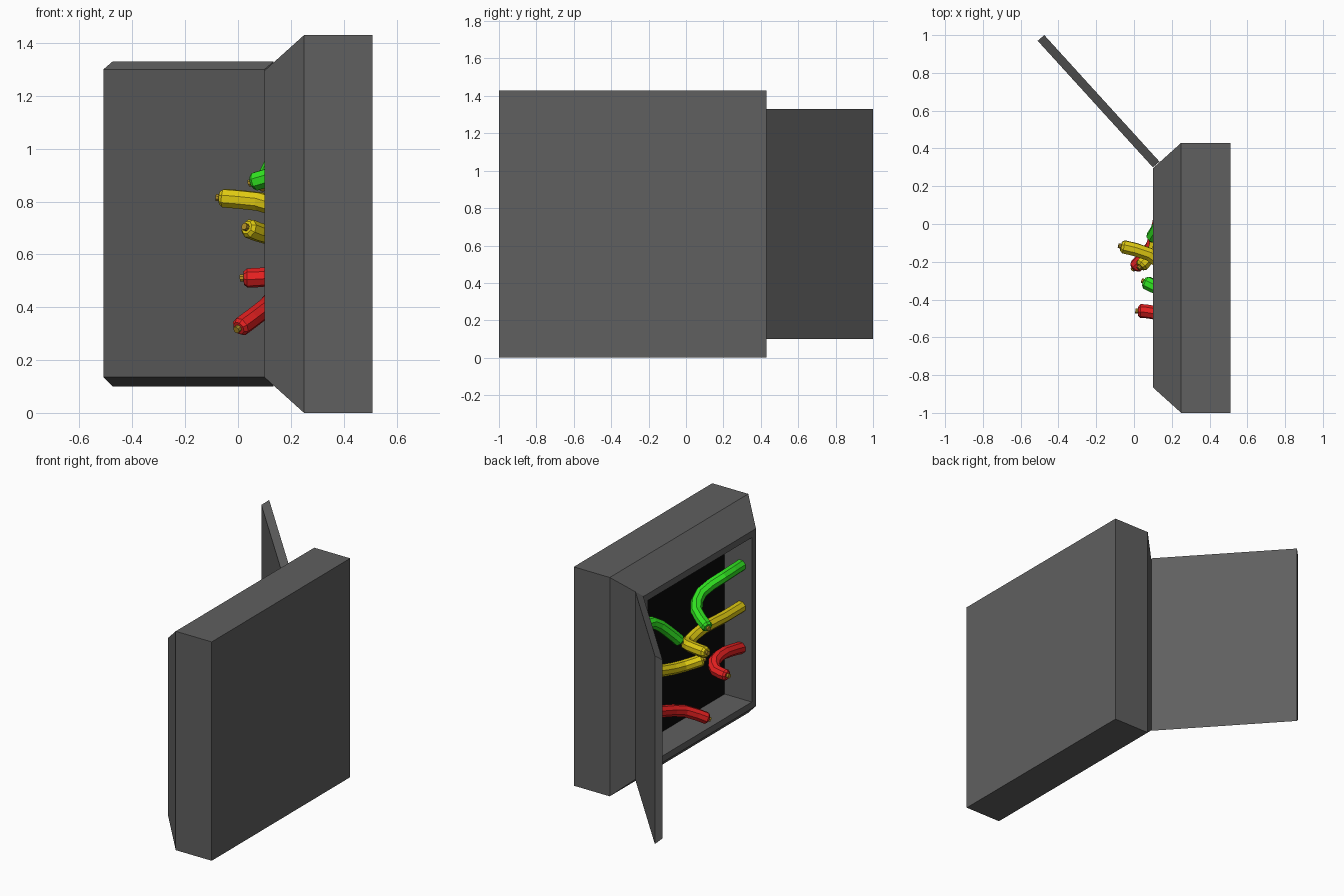
import bpy, bmesh, math
from mathutils import Vector

if "Cube" in bpy.data.objects:
    bpy.data.objects.remove(bpy.data.objects["Cube"])


def material(name, rgb):
    m = bpy.data.materials.new(name)
    m.diffuse_color = (*rgb, 1)
    m.use_nodes = True
    m.node_tree.nodes["Principled BSDF"].inputs["Base Color"].default_value = m.diffuse_color
    return m


GREY = material("grey_metal", (0.115, 0.115, 0.115))
BLACK = material("black_interior", (0.003, 0.003, 0.003))
GREEN = material("green_insulation", (0.03, 0.78, 0.015))
YELLOW = material("yellow_insulation", (0.75, 0.60, 0.006))
RED = material("red_insulation", (0.80, 0.015, 0.015))
COPPER = material("copper_core", (0.45, 0.28, 0.02))


def loft(name, rings, mats, end_index=0):
    """Skin a list of point rings and cap both ends."""
    bm = bmesh.new()
    loops = [[bm.verts.new(p) for p in ring] for ring in rings]
    n = len(loops[0])
    for a, b in zip(loops, loops[1:]):
        for i in range(n):
            j = (i + 1) % n
            bm.faces.new((a[i], a[j], b[j], b[i]))
    bm.faces.new(loops[0][::-1])
    bm.faces.new(loops[-1]).material_index = end_index
    bmesh.ops.recalc_face_normals(bm, faces=bm.faces[:])
    me = bpy.data.meshes.new(name)
    bm.to_mesh(me)
    bm.free()
    for m in mats:
        me.materials.append(m)
    ob = bpy.data.objects.new(name, me)
    bpy.context.collection.objects.link(ob)
    return ob


# cabinet: outer shell, chamfer, rim and recess as inset squares (x, inset)
def square(x, d):
    y0, y1, z0, z1 = -1 + d, 0.43 - d, d, 1.43 - d
    return [(x, y0, z0), (x, y1, z0), (x, y1, z1), (x, y0, z1)]


loft("cabinet", [square(x, d) for x, d in
                 [(0.51, 0), (0.25, 0), (0.10, 0.135), (0.10, 0.178), (0.296, 0.178)]],
     [GREY, BLACK], end_index=1)


# open door: inner face slightly shorter than the outer face
def door_face(hinge, edge, z0, z1):
    return [(*hinge, z0), (*edge, z0), (*edge, z1), (*hinge, z1)]


loft("door", [door_face((0.10, 0.30), (-0.51, 0.97), 0.135, 1.30),
              door_face((0.135, 0.33), (-0.475, 1.00), 0.10, 1.33)], [GREY])


# wires: eight-sided tubes along smoothed paths
def smooth_path(pts, steps=2):
    p = [Vector(q) for q in pts]
    p = [2 * p[0] - p[1]] + p + [2 * p[-1] - p[-2]]
    out = []
    for a, b, c, d in zip(p, p[1:], p[2:], p[3:]):
        for s in range(steps):
            t = s / steps
            out.append(0.5 * (2 * b + (c - a) * t + (2 * a - 5 * b + 4 * c - d) * t * t
                              + (3 * b - a - 3 * c + d) * t ** 3))
    return out + [p[-2]]


def tube(name, path, radii, mat, sides=8):
    rings, u = [], Vector((0, 0, 1))
    for i, c in enumerate(path):
        t = (path[min(i + 1, len(path) - 1)] - path[max(i - 1, 0)]).normalized()
        u = (u - t * u.dot(t)).normalized()
        v = t.cross(u)
        rings.append([c + radii[i] * (u * math.cos(a) + v * math.sin(a))
                      for a in (math.tau * (k + 0.5) / sides for k in range(sides))])
    return loft(name, rings, [mat])


def wire(name, pts, mat, r=0.037):
    path = smooth_path(pts)
    d = (path[-1] - path[-2]).normalized()
    tip = path[-1]
    path[-1] = tip - d * 0.025
    path.append(tip - d * 0.012)
    tube(name, path, [r] * (len(path) - 1) + [r * 0.7], mat)
    tube(name + "_core", [tip - d * 0.03, tip + d * 0.003], [0.014] * 2, COPPER)


wire("green_wire_near", [(0.18, -0.83, 1.05), (0.172, -0.62, 1.05), (0.225, -0.48, 0.99),
                         (0.19, -0.38, 0.92), (0.045, -0.30, 0.87)], GREEN)
wire("yellow_wire_near", [(0.18, -0.83, 0.78), (0.172, -0.62, 0.785), (0.17, -0.42, 0.795),
                          (0.16, -0.25, 0.775), (0.08, -0.16, 0.80), (-0.08, -0.115, 0.815)], YELLOW)
wire("red_wire_near", [(0.18, -0.83, 0.51), (0.178, -0.65, 0.545), (0.165, -0.53, 0.54),
                       (0.11, -0.47, 0.515), (0.01, -0.46, 0.51)], RED)
wire("green_wire_far", [(0.18, 0.27, 1.05), (0.176, 0.10, 1.03), (0.14, 0.0, 0.95),
                        (0.09, -0.085, 0.85)], GREEN)
wire("yellow_wire_far", [(0.18, 0.27, 0.77), (0.14, 0.05, 0.705), (0.11, -0.13, 0.675),
                         (0.025, -0.235, 0.705)], YELLOW)
wire("red_wire_far", [(0.18, 0.27, 0.50), (0.14, 0.05, 0.44), (0.095, -0.12, 0.39),
                      (-0.005, -0.24, 0.315)], RED)
